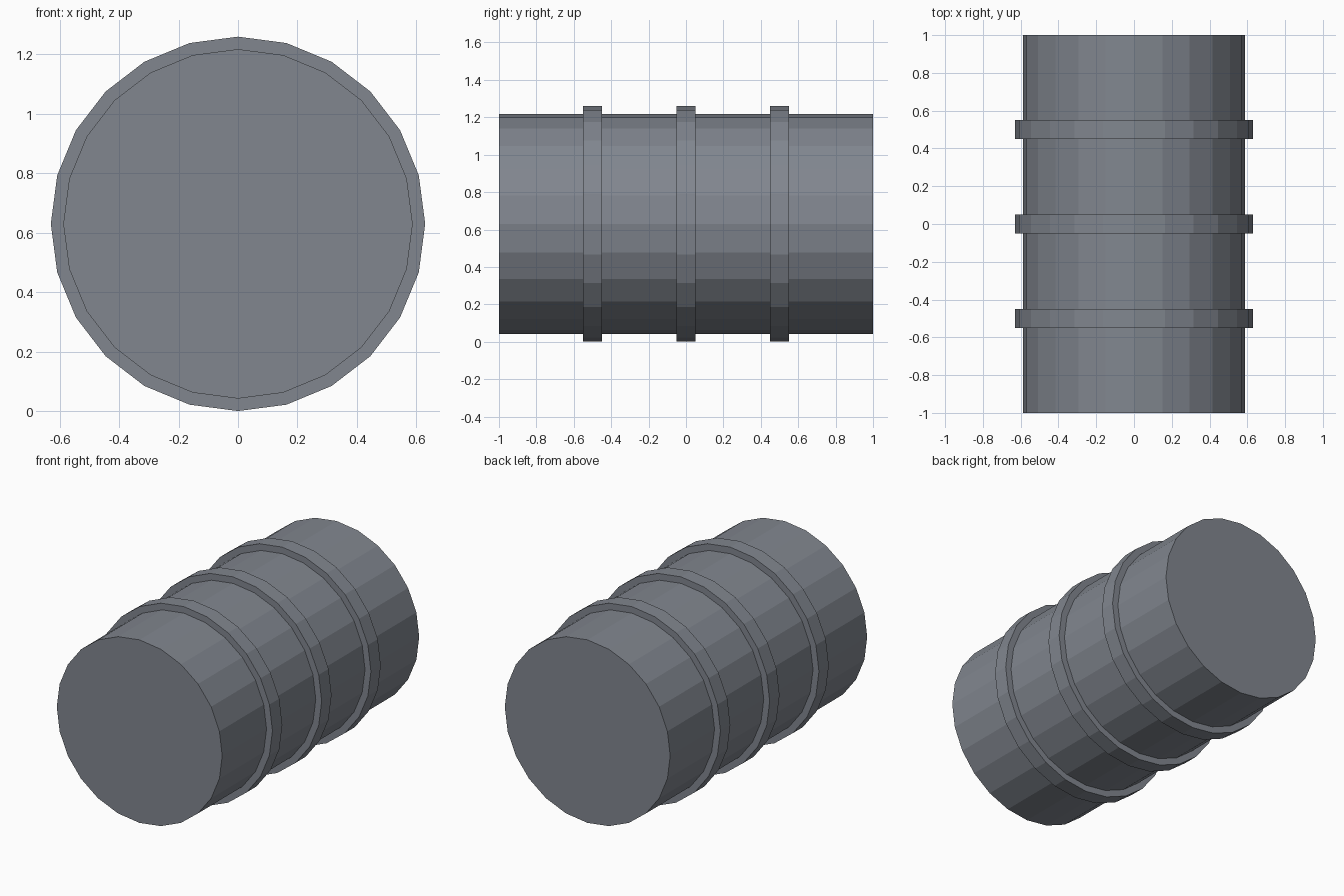
import bpy, bmesh
from math import sin, cos, tau

if "Cube" in bpy.data.objects:
    bpy.data.objects.remove(bpy.data.objects["Cube"])

SIDES = 24
BODY_R, HOOP_R, HOOP_HALF = 0.588, 0.63, 0.05

# Side profile (radius, y): plain body stepping out at three hoops
profile = [(BODY_R, -1.0)]
for y in (-0.5, 0.0, 0.5):
    a, b = y - HOOP_HALF, y + HOOP_HALF
    profile += [(BODY_R, a), (HOOP_R, a), (HOOP_R, b), (BODY_R, b)]
profile.append((BODY_R, 1.0))

# Barrel lying along y, lathed from the profile with flat end caps
bm = bmesh.new()
rings = [[bm.verts.new((r * cos(tau * i / SIDES), y, HOOP_R + r * sin(tau * i / SIDES)))
          for i in range(SIDES)] for r, y in profile]
for lower, upper in zip(rings, rings[1:]):
    for i in range(SIDES):
        j = (i + 1) % SIDES
        bm.faces.new((lower[i], lower[j], upper[j], upper[i]))
bm.faces.new(rings[0])
bm.faces.new(rings[-1])
bmesh.ops.recalc_face_normals(bm, faces=bm.faces[:])

mesh = bpy.data.meshes.new("barrel")
bm.to_mesh(mesh)
bm.free()

# Dark blue-grey metal
metal = bpy.data.materials.new("dark_metal")
metal.diffuse_color = (0.22, 0.24, 0.275, 1.0)
metal.use_nodes = True
metal.node_tree.nodes["Principled BSDF"].inputs["Base Color"].default_value = metal.diffuse_color
mesh.materials.append(metal)
bpy.context.collection.objects.link(bpy.data.objects.new("barrel", mesh))
